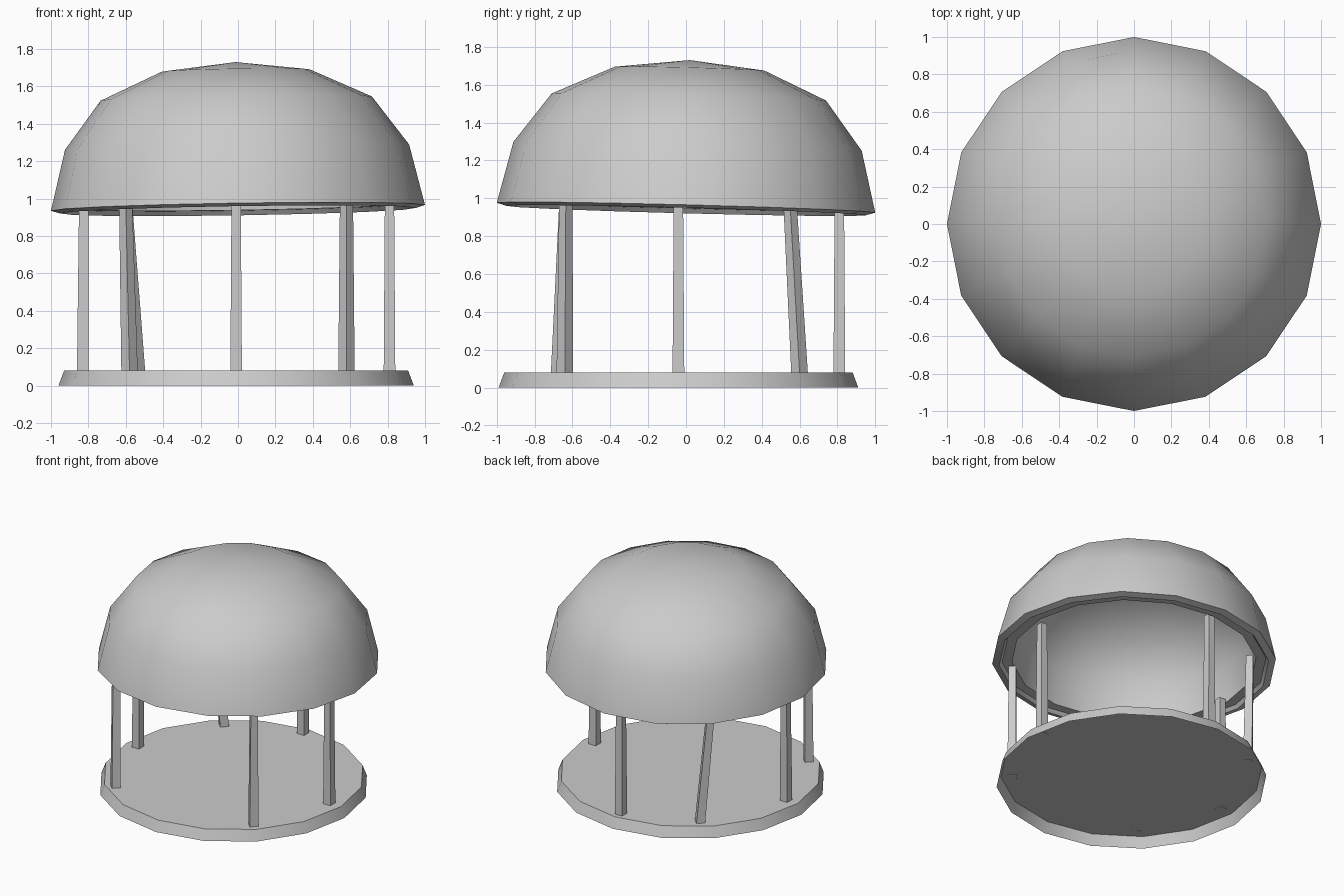
import bpy, bmesh
from math import pi, cos, sin, radians
from mathutils import Matrix, Vector

if "Cube" in bpy.data.objects:
    bpy.data.objects.remove(bpy.data.objects["Cube"])


def finish(name, bm, smooth=None):
    bmesh.ops.remove_doubles(bm, verts=bm.verts, dist=0.0005)
    bmesh.ops.recalc_face_normals(bm, faces=bm.faces)
    me = bpy.data.meshes.new(name)
    bm.to_mesh(me)
    bm.free()
    ob = bpy.data.objects.new(name, me)
    bpy.context.collection.objects.link(ob)
    if smooth:
        bpy.ops.object.select_all(action='DESELECT')
        ob.select_set(True)
        bpy.context.view_layer.objects.active = ob
        bpy.ops.object.shade_smooth_by_angle(angle=radians(smooth))
    return ob


def lathe(name, profile, sides=16, smooth=35):
    bm = bmesh.new()
    vs = [bm.verts.new((r, 0, z)) for r, z in profile]
    es = [bm.edges.new(p) for p in zip(vs, vs[1:])]
    bmesh.ops.spin(bm, geom=vs + es, cent=(0, 0, 0), axis=(0, 0, 1),
                   angle=2 * pi, steps=sides)
    return finish(name, bm, smooth)


# floor: shallow tapered disc, open underneath
floor = lathe("floor", [(0.95, 0), (0.92, 0.08), (0, 0.08)])
floor.location = (-0.01, -0.04, 0)

# roof: hollow dome with a lip and an inner ring, slightly tilted
dome = [(0, 0.78), (0.395, 0.735), (0.725, 0.585), (0.92, 0.325), (1.0, 0),
        (0.95, -0.015), (0.93, 0.01), (0.86, 0.01),
        (0.84, 0.28), (0.66, 0.53), (0.36, 0.68), (0, 0.735)]
roof = lathe("dome_roof", dome)
roof.location = (0, 0, 0.95)
roof.rotation_euler = (radians(-1.5), radians(-0.9), 0)


# posts: tapered square bars facing the centre
def post(name, angle, foot, head):
    bm = bmesh.new()
    rings = []
    for (x, y), z, w in ((foot, 0.075, 0.031), (head, 0.965, 0.025)):
        rot = Matrix.Rotation(radians(angle), 3, 'Z')
        rings.append([bm.verts.new(Vector((x, y, z)) + rot @ Vector((sx * w, sy * w, 0)))
                      for sx, sy in ((-1, -1), (1, -1), (1, 1), (-1, 1))])
    for i in range(4):
        j = (i + 1) % 4
        bm.faces.new((rings[0][i], rings[0][j], rings[1][j], rings[1][i]))
    bm.faces.new(rings[0])
    bm.faces.new(rings[1])
    finish(name, bm)


post("right_post", 0, (0.81, -0.04), (0.81, -0.04))
post("back_post", 90, (-0.01, 0.81), (-0.01, 0.81))
post("back_left_post", 135, (-0.54, 0.60), (-0.60, 0.55))
post("left_post", 180, (-0.83, -0.04), (-0.825, -0.04))
post("front_left_post", 225, (-0.58, -0.67), (-0.60, -0.635))
post("front_right_post", 315, (0.58, -0.64), (0.58, -0.635))
